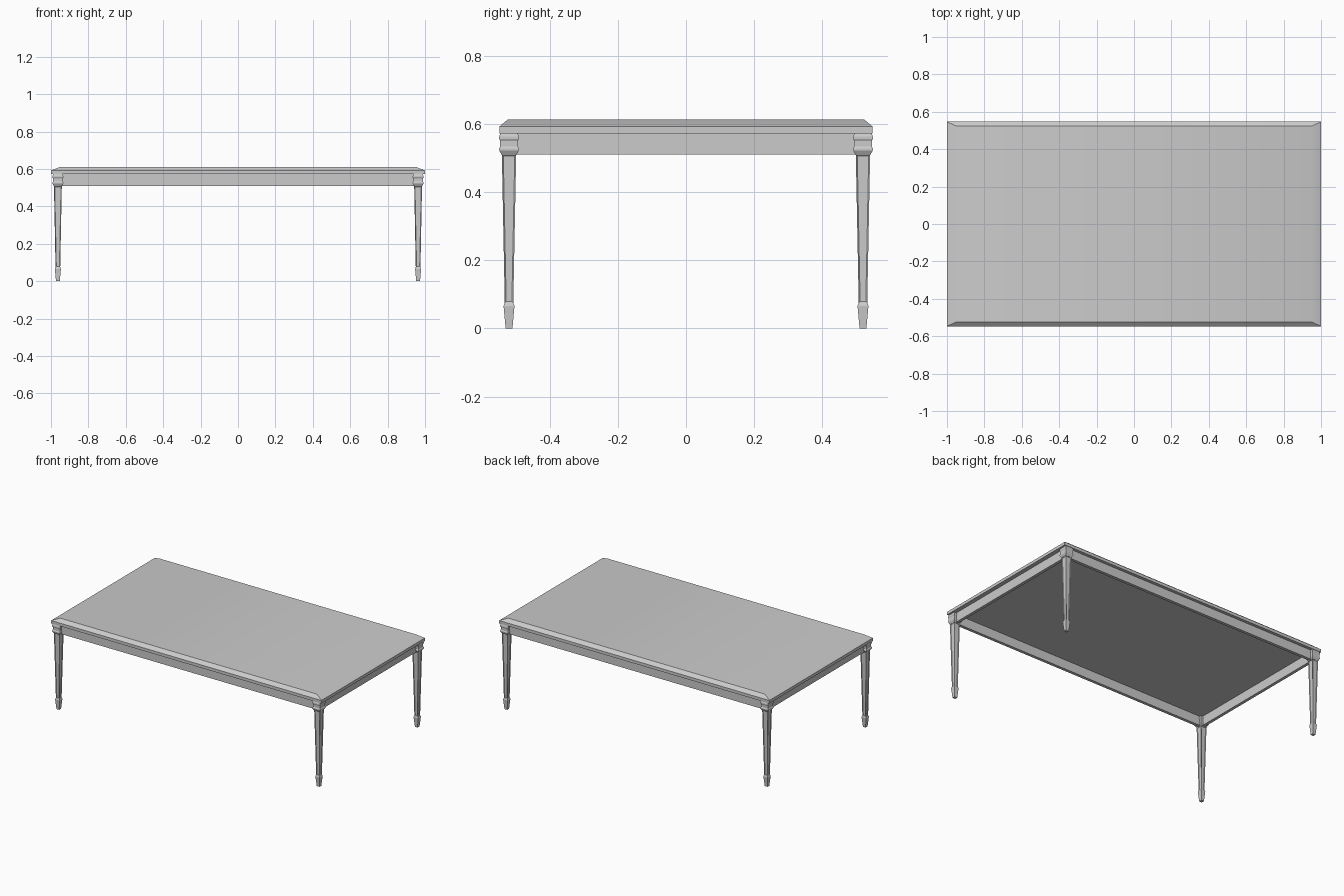
import bpy
import bmesh
from math import radians

if "Cube" in bpy.data.objects:
    bpy.data.objects.remove(bpy.data.objects["Cube"], do_unlink=True)

grey = bpy.data.materials.new("plain grey")
grey.use_nodes = True
grey.diffuse_color = (0.6, 0.6, 0.6, 1)
grey.node_tree.nodes["Principled BSDF"].inputs["Base Color"].default_value = (0.6, 0.6, 0.6, 1)


def finish(name, bm, centre=(0, 0)):
    """Turn a bmesh into a coloured object."""
    mesh = bpy.data.meshes.new(name)
    bm.to_mesh(mesh)
    bm.free()
    mesh.materials.append(grey)
    obj = bpy.data.objects.new(name, mesh)
    obj.location = (*centre, 0)
    bpy.context.collection.objects.link(obj)
    return obj


def loft(rings):
    """Stack rectangular rings (half x, half y, z) into a closed solid."""
    bm = bmesh.new()
    loops = [[bm.verts.new((sx * hx, sy * hy, z))
              for sx, sy in ((-1, -1), (1, -1), (1, 1), (-1, 1))]
             for hx, hy, z in rings]
    for low, high in zip(loops, loops[1:]):
        for i in range(4):
            j = (i + 1) % 4
            bm.faces.new((low[i], low[j], high[j], high[i]))
    bm.faces.new(loops[0][::-1])
    bm.faces.new(loops[-1])
    bmesh.ops.recalc_face_normals(bm, faces=bm.faces)
    return bm


def square(profile):
    return loft([(h, h, z) for h, z in profile])


# Table top with a sloped rim, wider at the two ends
top = finish("table_top", loft([(1, 0.547, 0.572), (1, 0.547, 0.592), (0.95, 0.523, 0.612)]))
bpy.ops.object.select_all(action="DESELECT")
top.select_set(True)
bpy.context.view_layer.objects.active = top
bpy.ops.object.shade_smooth_by_angle(angle=radians(30))

# Apron rails under the top
OUT_X, OUT_Y, THICK, LOW, HIGH = 0.972, 0.527, 0.02, 0.51, 0.573
for sign, end, side in ((-1, "right", "front"), (1, "left", "back")):
    y = sign * (OUT_Y - THICK / 2)
    finish(side + "_apron", loft([(OUT_X, THICK / 2, LOW), (OUT_X, THICK / 2, HIGH)]), (0, y))
    x = sign * (OUT_X - THICK / 2)
    inner = OUT_Y - THICK
    finish(end + "_apron", loft([(THICK / 2, inner, LOW), (THICK / 2, inner, HIGH)]), (x, 0))

# Legs: moulded block, tapered shaft with sunken panels, pointed foot
BLOCK = [(0.021, 0.508), (0.029, 0.522), (0.029, 0.528), (0.026, 0.533),
         (0.026, 0.55), (0.029, 0.556), (0.029, 0.562), (0.025, 0.573)]
SHAFT = [(0.0125, 0.074), (0.021, 0.509)]
FOOT = [(0.01, 0), (0.016, 0.066), (0.0125, 0.076)]
for sx, x_name in ((-1, "right"), (1, "left")):
    for sy, y_name in ((-1, "front"), (1, "back")):
        spot = (sx * 0.963, sy * 0.519)
        label = y_name + "_" + x_name + "_leg"
        finish(label + "_block", square(BLOCK), spot)
        finish(label + "_foot", square(FOOT), spot)
        shaft = square(SHAFT)
        panels = [f for f in shaft.faces if abs(f.normal.z) < 0.5]
        bmesh.ops.inset_individual(shaft, faces=panels, thickness=0.006, depth=-0.004)
        finish(label + "_shaft", shaft, spot)
